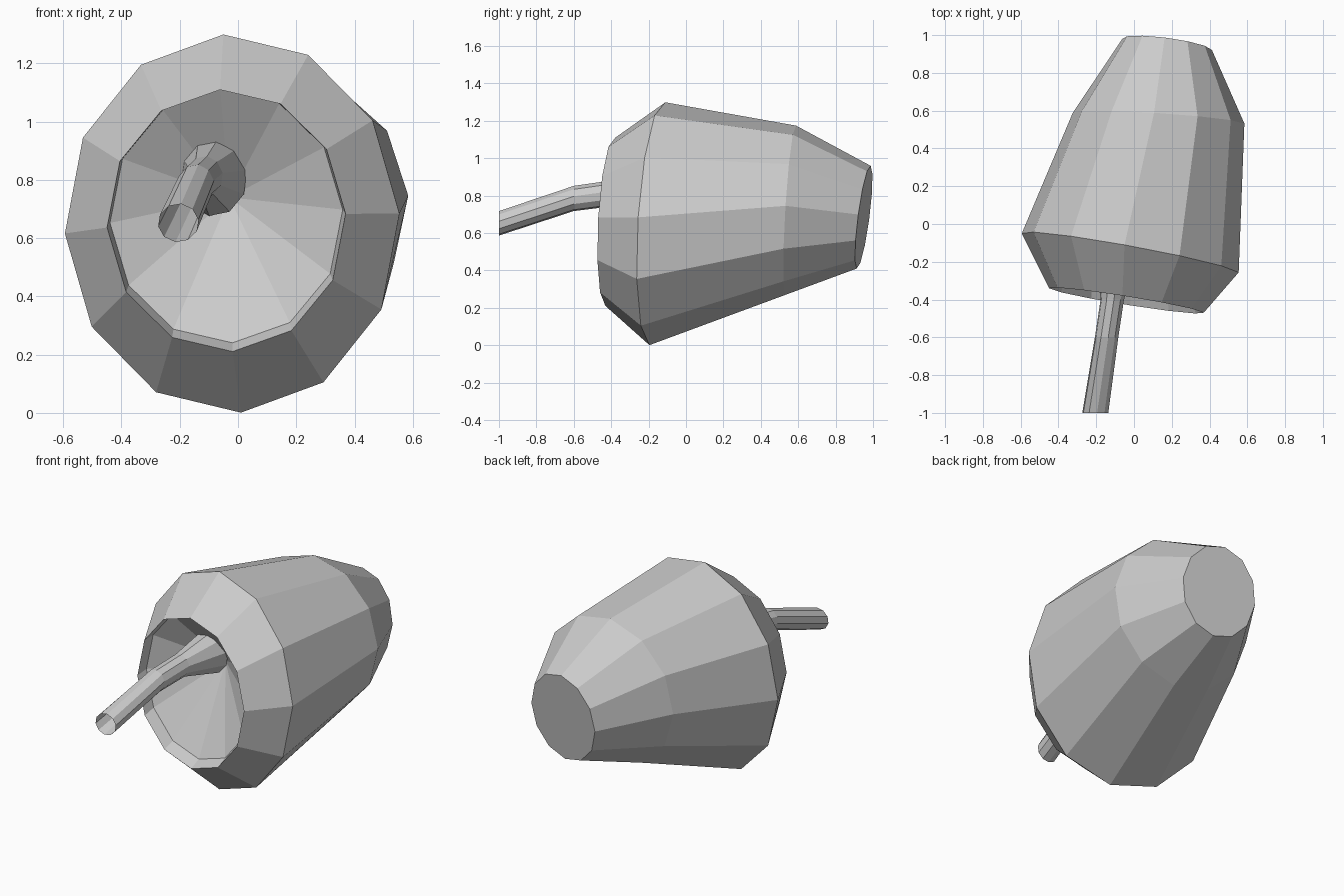
import bpy, bmesh
from math import sin, cos, radians

if "Cube" in bpy.data.objects:
    bpy.data.objects.remove(bpy.data.objects["Cube"])


def loft(name, rings, sides, offset, cap_end=False, apex=None):
    """Skin tilted elliptical rings: (cx, cy, cz, rx, rz, slope_x, slope_z)."""
    bm = bmesh.new()
    loops = []
    for cx, cy, cz, rx, rz, a, b in rings:
        loop = []
        for k in range(sides):
            t = radians(offset + 360 * k / sides)
            dx, dz = rx * cos(t), rz * sin(t)
            loop.append(bm.verts.new((cx + dx, cy + a * dx + b * dz, cz + dz)))
        loops.append(loop)
    for p, q in zip(loops, loops[1:]):
        for k in range(sides):
            n = (k + 1) % sides
            bm.faces.new((p[k], p[n], q[n], q[k]))
    if apex:
        v = bm.verts.new(apex)
        for k in range(sides):
            bm.faces.new((loops[0][(k + 1) % sides], loops[0][k], v))
    if cap_end:
        bm.faces.new(loops[-1])
    bmesh.ops.recalc_face_normals(bm, faces=bm.faces)
    me = bpy.data.meshes.new(name)
    bm.to_mesh(me)
    bm.free()
    ob = bpy.data.objects.new(name, me)
    bpy.context.collection.objects.link(ob)
    return ob


# Fruit lying on its side: hollow, lip, widest ring, taper, flat end
loft("fruit_body", [
    (-0.04, -0.33, 0.675, 0.40, 0.435, -0.16, 0.05),
    (-0.04, -0.405, 0.66, 0.41, 0.45, -0.16, 0.05),
    (-0.02, -0.153, 0.65, 0.575, 0.65, -0.183, 0.057),
    (0.13, 0.56, 0.722, 0.455, 0.453, -0.065, 0.06),
    (0.175, 0.95, 0.685, 0.238, 0.275, -0.13, 0.13),
], 12, 3, cap_end=True, apex=(-0.03, -0.08, 0.74))

# Bent stem, open at the tip and flared where it meets the hollow
loft("stem", [
    (-0.205, -1.0, 0.652, 0.07, 0.066, 0, 0),
    (-0.145, -0.6, 0.785, 0.063, 0.068, 0, 0),
    (-0.115, -0.4, 0.812, 0.063, 0.07, 0, 0),
    (-0.083, -0.14, 0.81, 0.115, 0.135, 0, 0),
], 10, 10)
